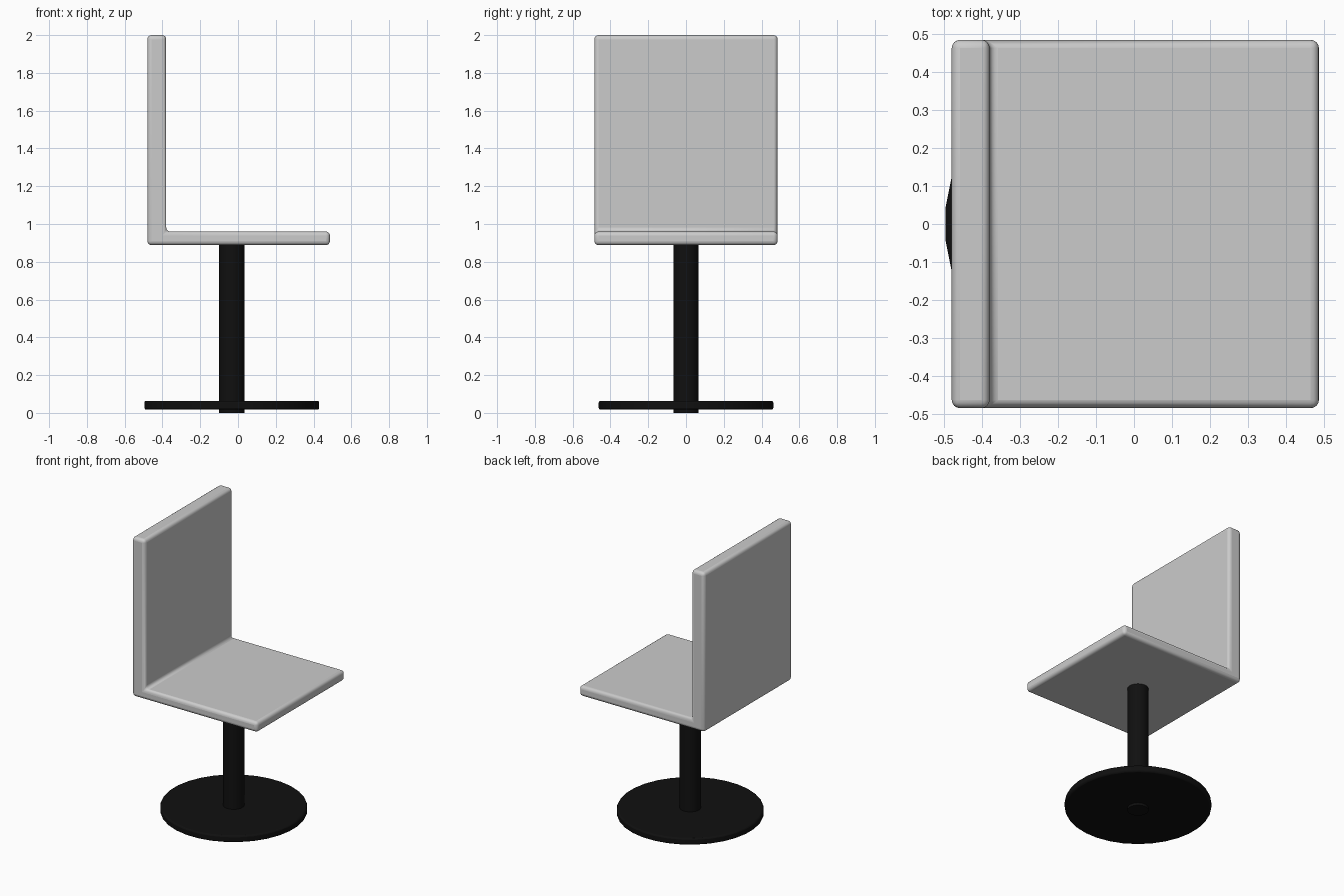
import bpy, bmesh, math
from mathutils import Matrix

if "Cube" in bpy.data.objects:
    bpy.data.objects.remove(bpy.data.objects["Cube"])

black = bpy.data.materials.new("black_metal")
black.diffuse_color = (0.005, 0.005, 0.005, 1)
black.use_nodes = True
black.node_tree.nodes["Principled BSDF"].inputs["Base Color"].default_value = black.diffuse_color


def finish(bm, name, bevel, segments, mat=None):
    bmesh.ops.recalc_face_normals(bm, faces=bm.faces)
    mesh = bpy.data.meshes.new(name)
    bm.to_mesh(mesh)
    bm.free()
    ob = bpy.data.objects.new(name, mesh)
    bpy.context.collection.objects.link(ob)
    if mat:
        mesh.materials.append(mat)
    if bevel:
        mod = ob.modifiers.new("bevel", 'BEVEL')
        mod.width, mod.segments = bevel, segments
        mod.limit_method, mod.angle_limit = 'ANGLE', math.radians(40)
    bpy.context.view_layer.objects.active = ob
    ob.select_set(True)
    bpy.ops.object.shade_smooth_by_angle(angle=math.radians(35))
    ob.select_set(False)
    return ob


def cylinder(name, radius, z0, z1, bevel=0):
    sides = 32
    bm = bmesh.new()
    # half-step turn puts flat sides on the x and y axes
    turn = (Matrix.Translation((-0.033, 0, (z0 + z1) / 2))
            @ Matrix.Rotation(math.pi / sides, 4, 'Z'))
    bmesh.ops.create_cone(bm, cap_ends=True, segments=sides, radius1=radius,
                          radius2=radius, depth=z1 - z0, matrix=turn)
    return finish(bm, name, bevel, 2, black)


# L-shaped seat and backrest, extruded sideways and rounded
profile = [(-0.48, 0.888), (0.487, 0.888), (0.487, 0.96),
           (-0.38, 0.96), (-0.38, 2.0), (-0.48, 2.0)]
bm = bmesh.new()
face = bm.faces.new([bm.verts.new((x, -0.485, z)) for x, z in profile])
ext = bmesh.ops.extrude_face_region(bm, geom=[face])
bmesh.ops.translate(bm, vec=(0, 0.97, 0),
                    verts=[v for v in ext["geom"] if isinstance(v, bmesh.types.BMVert)])
finish(bm, "seat_and_backrest", 0.022, 4)

# Pedestal column and round base plate
cylinder("column", 0.067, 0.0, 0.90)
cylinder("base_plate", 0.465, 0.017, 0.064, 0.01)
